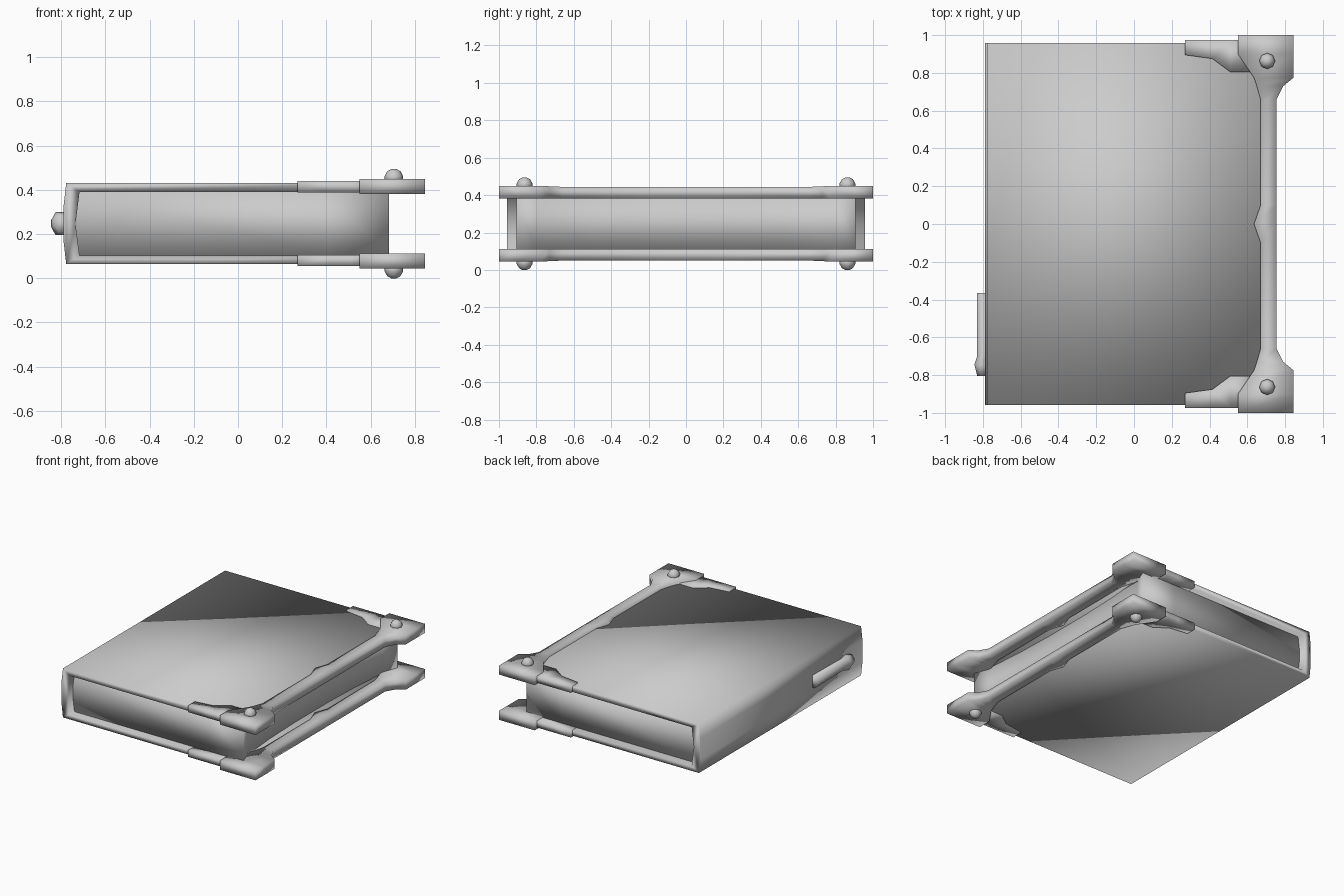
import bpy, bmesh, math

cube = bpy.data.objects.get("Cube")
if cube:
    bpy.data.objects.remove(cube)

grey = bpy.data.materials.new("plain_grey")
grey.use_nodes = True
colour = (0.6, 0.6, 0.6, 1)
grey.diffuse_color = colour
grey.node_tree.nodes["Principled BSDF"].inputs["Base Color"].default_value = colour

MID = 0.247  # mid height of the closed book


def finish(name, bm):
    bmesh.ops.recalc_face_normals(bm, faces=bm.faces)
    mesh = bpy.data.meshes.new(name)
    bm.to_mesh(mesh)
    bm.free()
    mesh.shade_smooth()
    mesh.materials.append(grey)
    obj = bpy.data.objects.new(name, mesh)
    bpy.context.collection.objects.link(obj)
    return obj


def loft(name, rings):
    """Skin a row of equal-sized closed rings and cap both ends."""
    bm = bmesh.new()
    rows = [[bm.verts.new(p) for p in ring] for ring in rings]
    for a, b in zip(rows, rows[1:]):
        for i in range(len(a)):
            j = (i + 1) % len(a)
            bm.faces.new((a[i], a[j], b[j], b[i]))
    bm.faces.new(rows[0])
    bm.faces.new(rows[-1])
    return finish(name, bm)


def flip(z, side):
    return MID + side * z


# Wraparound cover with a slightly bowed spine
half = [(0.68, 0.143), (0.68, 0.183), (-0.777, 0.183), (-0.789, 0.08)]
inner = [(-0.735, 0.0), (-0.717, 0.143)]
profile = half + [(x, -z) for x, z in reversed(half)] + [(inner[1][0], -inner[1][1])] + inner
loft("cover", [[(x, y, MID + z) for x, z in profile] for y in (-0.957, 0.957)])

# Page block with a hollowed fore edge
edge = [(-0.73, 0.907), (0.4, 0.907), (0.682, 0.907), (0.64, 0.8), (0.615, 0.5), (0.605, 0.2)]
outline = edge + [(x, -y) for x, y in reversed(edge)]
loft("pages", [[(x, y, MID + z) for x, y in outline] for z in (-0.146, 0.146)])

# Fore-edge bars: y, inner x, outer x, top height above the middle
stations = [(1, 0.55, 0.845, 0.203), (0.9, 0.55, 0.845, 0.203), (0.775, 0.635, 0.845, 0.203),
            (0.73, 0.65, 0.79, 0.2), (0.66, 0.67, 0.755, 0.197), (0.1, 0.67, 0.755, 0.197)]
stations += [(0, 0.635, 0.755, 0.197)] + [(-s[0], *s[1:]) for s in reversed(stations)]
# Arms along the head and tail: x, inner y
arm = [(0.27, 0.895), (0.415, 0.875), (0.51, 0.805), (0.62, 0.805)]

for side, level in ((1, "top"), (-1, "bottom")):
    loft(level + "_bar", [[(a, y, flip(0.135, side)), (b, y, flip(0.135, side)),
                           (b, y, flip(h, side)), (a, y, flip(h, side))]
                          for y, a, b, h in stations])
    for end, place in ((-1, "front"), (1, "back")):
        loft(f"{level}_{place}_arm",
             [[(x, end * 0.973, flip(0.142, side)), (x, end * y, flip(0.142, side)),
               (x, end * y, flip(0.192, side)), (x, end * 0.973, flip(0.192, side))]
              for x, y in arm])
        # Domed rivet
        loft(f"{level}_{place}_rivet",
             [[(0.705 + r * math.cos(math.tau * i / 8), end * 0.863 + r * math.sin(math.tau * i / 8),
                flip(h, side)) for i in range(8)]
              for r, h in ((0.042, 0.19), (0.042, 0.215), (0.03, 0.237), (0.012, 0.247))])

# Spine clasp: y, half height, outer x
clasp = [(-0.365, 0.045, -0.83), (-0.7, 0.04, -0.83), (-0.745, 0.052, -0.845), (-0.805, 0.038, -0.83)]
loft("spine_clasp", [[(-0.775, y, MID + w), (x + 0.02, y, MID + w), (x, y, MID + w * 0.3),
                      (x, y, MID - w * 0.3), (x + 0.02, y, MID - w), (-0.775, y, MID - w)]
                     for y, w, x in clasp])
